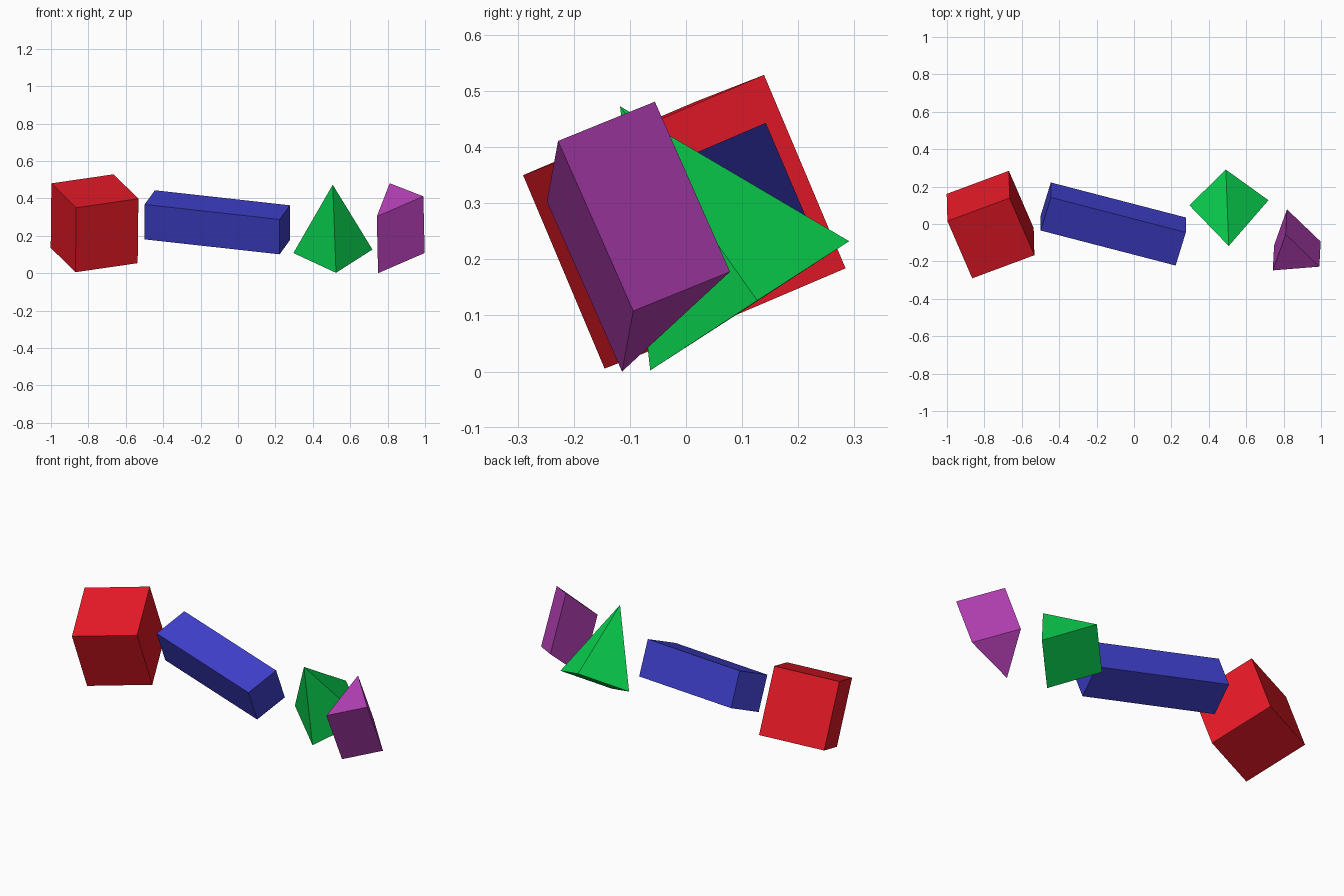
import bpy, bmesh
from mathutils import Matrix, Vector

if "Cube" in bpy.data.objects:
    bpy.data.objects.remove(bpy.data.objects["Cube"])


def material(name, rgb):
    """Flat colour in linear values."""
    m = bpy.data.materials.new(name)
    m.diffuse_color = (*rgb, 1)
    m.use_nodes = True
    m.node_tree.nodes["Principled BSDF"].inputs["Base Color"].default_value = m.diffuse_color
    return m


def frame(center, side, up):
    """Placement whose z follows 'up' and whose x follows 'side'."""
    z = Vector(up).normalized()
    x = Vector(side)
    x = (x - z * x.dot(z)).normalized()
    rot = Matrix((x, z.cross(x), z)).transposed().to_4x4()
    return Matrix.Translation(center) @ rot


def finish(bm, name, mat, matrix=Matrix()):
    bmesh.ops.remove_doubles(bm, verts=bm.verts, dist=1e-5)
    bmesh.ops.recalc_face_normals(bm, faces=bm.faces)
    mesh = bpy.data.meshes.new(name)
    bm.to_mesh(mesh)
    bm.free()
    mesh.materials.append(mat)
    ob = bpy.data.objects.new(name, mesh)
    ob.matrix_world = matrix
    bpy.context.collection.objects.link(ob)


def box(name, size, mat, matrix):
    bm = bmesh.new()
    bmesh.ops.create_cube(bm, size=1)
    bmesh.ops.scale(bm, vec=size, verts=bm.verts)
    finish(bm, name, mat, matrix)


# Cube-like block
box("red_block", (0.358, 0.358, 0.374), material("red", (0.8, 0.01, 0.02)),
    frame((-0.767, -0.003, 0.267), (0.331, 0.123, 0.048), (0.004, -0.145, 0.344)))

# Long square bar
box("blue_bar", (0.75, 0.2, 0.203), material("blue", (0.05, 0.05, 0.6)),
    frame((-0.111, 0.0, 0.272), (0.721, -0.187, -0.08), (0.0, -0.08, 0.187)))

# Square pyramid, base corners on its local axes
bm = bmesh.new()
bmesh.ops.create_cone(bm, cap_ends=True, segments=4, radius1=0.212, radius2=0, depth=0.424)
finish(bm, "green_pyramid", material("green", (0.003, 0.66, 0.08)),
       frame((0.507, -0.002, 0.295), (0.42, 0.026, 0.02), (-0.001, -0.23, 0.354)))

# Slanted triangular prism: top triangle extruded along its leaning edges
bm = bmesh.new()
top = [(0.811, -0.0555, 0.481), (0.991, -0.228, 0.411), (0.742, -0.248, 0.303)]
face = bm.faces.new([bm.verts.new(p) for p in top])
ext = bmesh.ops.extrude_face_region(bm, geom=[face], use_keep_orig=True)
moved = [g for g in ext["geom"] if isinstance(g, bmesh.types.BMVert)]
bmesh.ops.translate(bm, vec=(0.007, 0.134, -0.303), verts=moved)
finish(bm, "purple_prism", material("purple", (0.45, 0.05, 0.45)))
